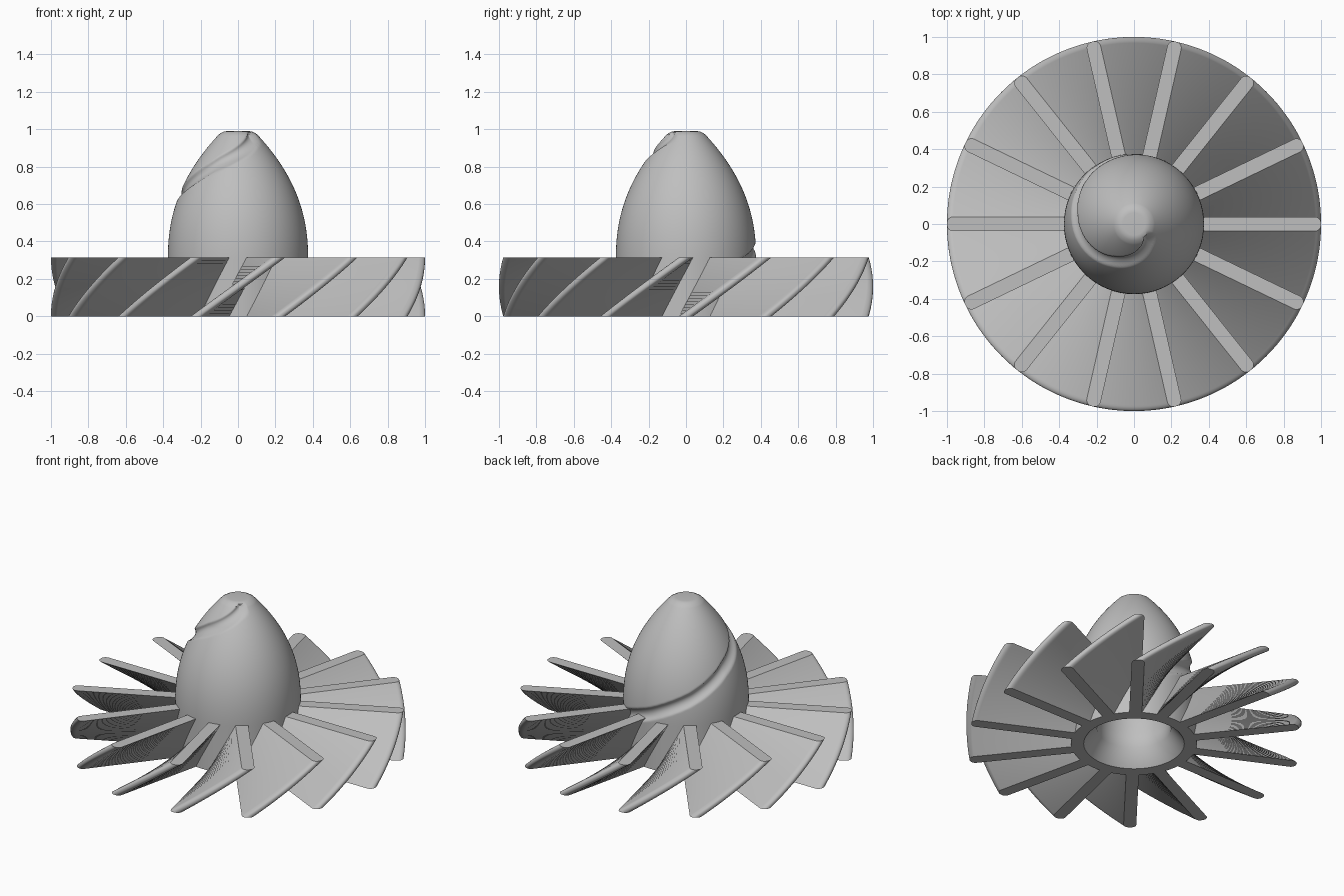
import bpy, bmesh, math

BLADES = 14
BLADE_H = 0.315
STEP = math.tau / BLADES
SEGS = 180

if "Cube" in bpy.data.objects:
    bpy.data.objects.remove(bpy.data.objects["Cube"], do_unlink=True)

grey = bpy.data.materials.new("plain_grey")
grey.use_nodes = True
COLOUR = (0.52, 0.52, 0.52, 1)
grey.diffuse_color = COLOUR
grey.node_tree.nodes["Principled BSDF"].inputs["Base Color"].default_value = COLOUR


def loft(name, rings, angle):
    """Skin closed rings of points and cap both ends."""
    bm = bmesh.new()
    loops = [[bm.verts.new(p) for p in ring] for ring in rings]
    for a, b in zip(loops, loops[1:]):
        n = len(a)
        for i in range(n):
            j = (i + 1) % n
            bm.faces.new((a[i], a[j], b[j], b[i]))
    bm.faces.new(loops[0][::-1])
    bm.faces.new(loops[-1])
    bmesh.ops.recalc_face_normals(bm, faces=bm.faces)
    mesh = bpy.data.meshes.new(name)
    bm.to_mesh(mesh)
    bm.free()
    mesh.materials.append(grey)
    obj = bpy.data.objects.new(name, mesh)
    bpy.context.collection.objects.link(obj)
    bpy.ops.object.select_all(action='DESELECT')
    obj.select_set(True)
    bpy.context.view_layer.objects.active = obj
    bpy.ops.object.shade_smooth_by_angle(angle=math.radians(angle))
    return obj


# Spiral groove: height of its centre line by angle in degrees
GROOVE = [(20, 0.19), (45, 0.25), (90, 0.36), (130, 0.48), (170, 0.625),
          (240, 0.81), (310, 0.95), (335, 0.98)]


def groove_depth(deg, z):
    for (a0, z0), (a1, z1) in zip(GROOVE, GROOVE[1:]):
        if a0 <= deg <= a1:
            centre = z0 + (z1 - z0) * (deg - a0) / (a1 - a0)
            break
    else:
        return 0
    t = (z - centre) / 0.042
    fade = min(1, (deg - 20) / 20, (335 - deg) / 25)
    return 0.024 * fade * (1 - t * t) ** 0.8 if abs(t) < 1 else 0


def nose_radius(z):
    return 0.375 * (1 - 1.81 * max(0, z - 0.3) ** 2.3)


def hub_ring(z, r, grooved=False):
    ring = []
    for i in range(SEGS):
        a = math.tau * i / SEGS
        rr = r - (groove_depth(math.degrees(a), z) if grooved else 0)
        ring.append((rr * math.cos(a), rr * math.sin(a), z))
    return ring


# Hub: domed cavity, flared mouth, straight foot and ogive nose
rings = []
for k in range(12):
    t = math.radians(88 * (1 - k / 11))
    rings.append(hub_ring(0.1 + 0.5 * math.sin(t), 0.22 * math.cos(t)))
rings += [hub_ring(0, 0.3), hub_ring(0, 0.375), hub_ring(0.15, 0.375)]
ROWS = 100
for k in range(ROWS + 1):
    z = 0.16 + (0.972 - 0.16) * k / ROWS
    rings.append(hub_ring(z, nose_radius(z), True))
rings += [hub_ring(0.982, 0.087), hub_ring(0.988, 0.075), hub_ring(0.99, 0.06)]
loft("hub", rings, 40)

# Blade cross-section: long bar with a rounded outer end
HALF, CORNER, ROOT = 0.038, 0.033, 0.33
section = [(ROOT, -HALF)]
for side in (-1, 1):
    for k in range(7):
        a = math.radians(15 * k if side > 0 else 15 * k - 90)
        section.append((1 - CORNER + CORNER * math.cos(a),
                        side * (HALF - CORNER) + CORNER * math.sin(a)))
section.append((ROOT, HALF))


# Twisted blades: each turns by one blade spacing over its height
def blade_ring(z, base):
    a = base + STEP * (z / BLADE_H - 1)
    c, s = math.cos(a), math.sin(a)
    return [(x * c - y * s, x * s + y * c, z) for x, y in section]


LAYERS = 20
for n in range(BLADES):
    loft(f"blade_{n + 1}",
         [blade_ring(BLADE_H * k / LAYERS, n * STEP) for k in range(LAYERS + 1)], 35)
